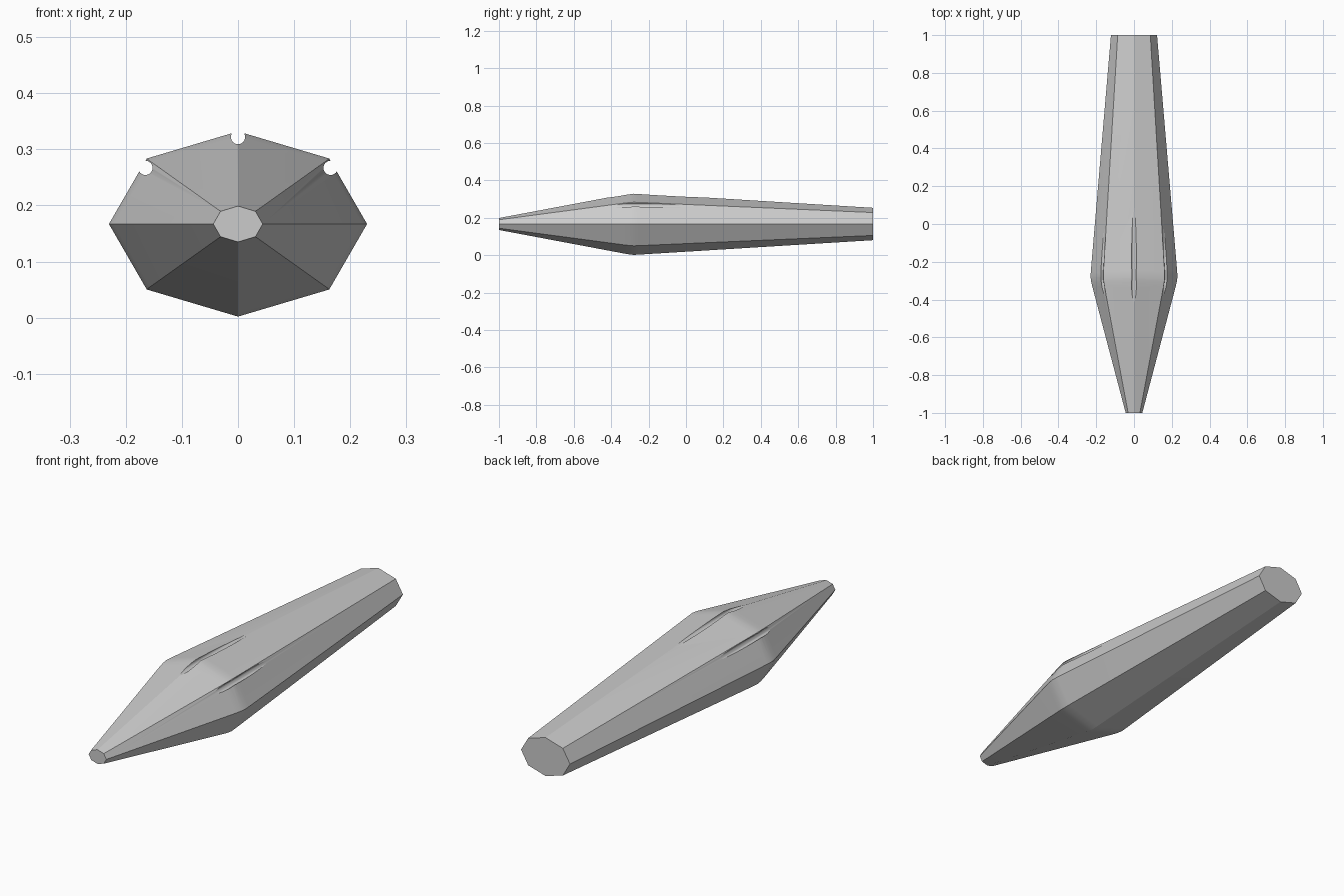
import bpy, bmesh, math

if "Cube" in bpy.data.objects:
    bpy.data.objects.remove(bpy.data.objects["Cube"])

CZ = 0.167  # height of the long axis


def lofted_body(name, rings, sides=8):
    """Loft flattened octagons along y; each ring is (y, half width, half height)."""
    bm = bmesh.new()
    loops = []
    for y, w, h in rings:
        loops.append([bm.verts.new((w * math.cos(2 * math.pi * i / sides), y,
                                    CZ + h * math.sin(2 * math.pi * i / sides)))
                      for i in range(sides)])
    for a, b in zip(loops, loops[1:]):
        for i in range(sides):
            j = (i + 1) % sides
            bm.faces.new((a[i], a[j], b[j], b[i]))
    bm.faces.new(loops[0])
    bm.faces.new(loops[-1])
    bmesh.ops.recalc_face_normals(bm, faces=bm.faces)
    mesh = bpy.data.meshes.new(name)
    bm.to_mesh(mesh)
    bm.free()
    obj = bpy.data.objects.new(name, mesh)
    bpy.context.collection.objects.link(obj)
    return obj


# tapered body with a softened widest ring
body = lofted_body("body", [
    (-1.0, 0.044, 0.032),
    (-0.33, 0.221, 0.158),
    (-0.305, 0.2265, 0.162),
    (-0.28, 0.230, 0.165),
    (-0.25, 0.2285, 0.1635),
    (1.0, 0.122, 0.0865),
])

# three round grooves cut lengthwise into the upper ridges
for x, z in ((0, 0.322), (-0.165, 0.267), (0.165, 0.267)):
    bpy.ops.mesh.primitive_cylinder_add(vertices=32, radius=0.0127, depth=1.2,
                                        location=(x, -0.15, z),
                                        rotation=(math.pi / 2, 0, 0))
    cutter = bpy.context.object
    cutter.name = "groove_cutter"
    cutter.hide_render = True
    mod = body.modifiers.new("groove", "BOOLEAN")
    mod.operation = "DIFFERENCE"
    mod.solver = "EXACT"
    mod.object = cutter
    bpy.context.view_layer.objects.active = body
    bpy.ops.object.modifier_apply(modifier=mod.name)
    bpy.data.objects.remove(cutter, do_unlink=True)

# soft shading over the shallow shoulder, crisp facet edges
bpy.ops.object.select_all(action="DESELECT")
body.select_set(True)
bpy.context.view_layer.objects.active = body
bpy.ops.object.shade_smooth_by_angle(angle=math.radians(20))
